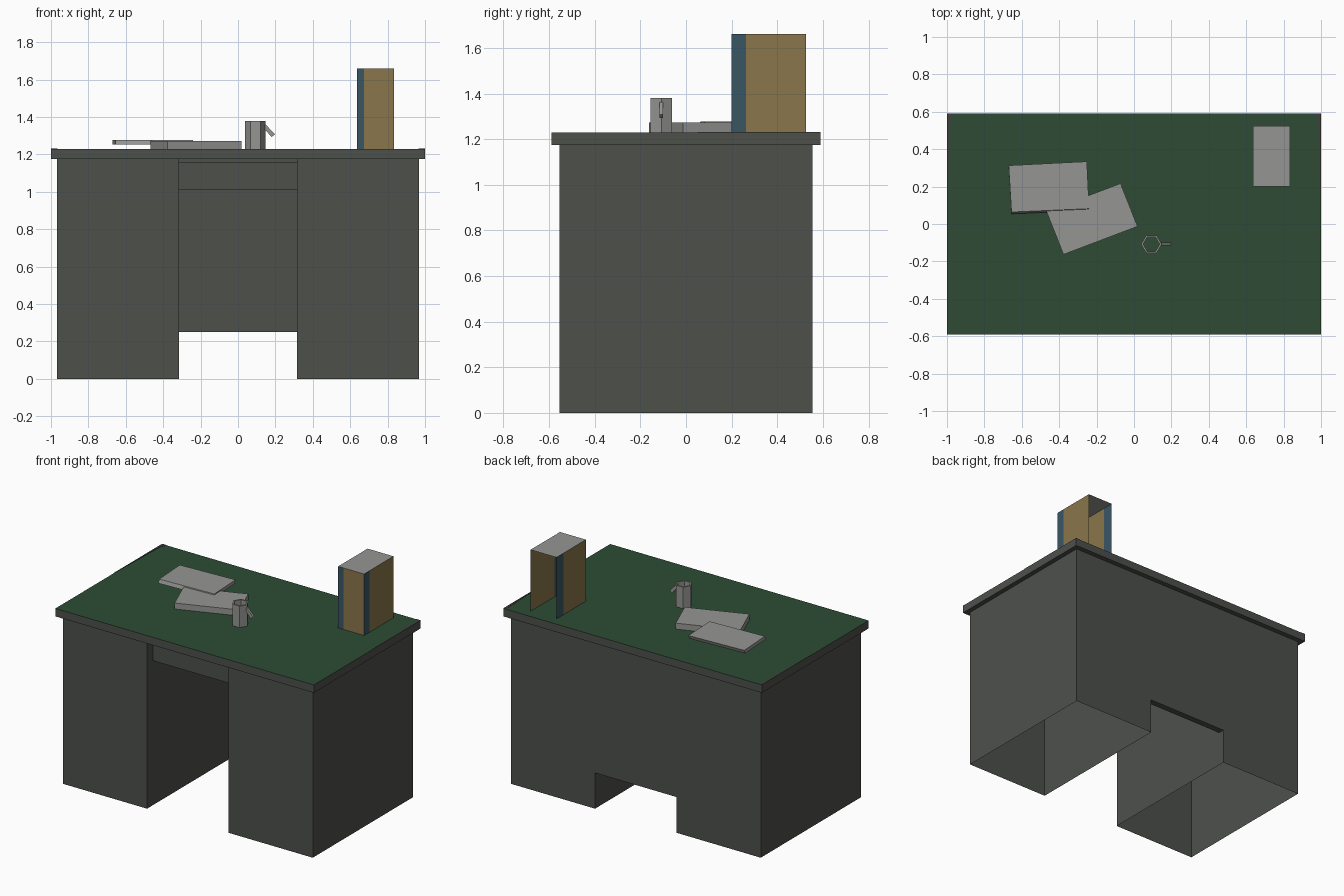
import bpy, bmesh
from math import cos, sin, pi
from mathutils import Vector

if "Cube" in bpy.data.objects:
    bpy.data.objects.remove(bpy.data.objects["Cube"], do_unlink=True)


def srgb(h):
    vals = [int(h[i:i + 2], 16) / 255 for i in (0, 2, 4)]
    return [v / 12.92 if v < 0.04045 else ((v + 0.055) / 1.055) ** 2.4 for v in vals] + [1]


def material(name, h):
    m = bpy.data.materials.new(name)
    m.use_nodes = True
    m.diffuse_color = srgb(h)
    m.node_tree.nodes["Principled BSDF"].inputs["Base Color"].default_value = srgb(h)
    return m


metal = material("dark grey metal", "4d504b")
green = material("green desk mat", "2d4b34")
grey = material("light grey", "959593")
tan = material("tan cover", "8a764c")
blue = material("blue cover", "3a5664")
edge = material("worn edge brown", "443f3d")


def finish(name, bm, mats, rule=None):
    bm.normal_update()
    if rule:
        for f in bm.faces:
            f.material_index = rule(f.calc_center_median(), f.normal)
    mesh = bpy.data.meshes.new(name)
    bm.to_mesh(mesh)
    bm.free()
    for m in mats:
        mesh.materials.append(m)
    obj = bpy.data.objects.new(name, mesh)
    bpy.context.collection.objects.link(obj)
    return obj


def prism(outline, z0, z1, top=True, bottom=True, skip=(), shift=(0, 0)):
    """Counter-clockwise outline raised from z0 to z1; skip leaves sides open."""
    bm = bmesh.new()
    lo = [bm.verts.new((x + shift[0], y + shift[1], z0)) for x, y in outline]
    hi = [bm.verts.new((x, y, z1)) for x, y in outline]
    n = len(outline)
    for i in range(n):
        if i not in skip:
            j = (i + 1) % n
            bm.faces.new((lo[i], lo[j], hi[j], hi[i]))
    if top:
        bm.faces.new(hi)
    if bottom:
        bm.faces.new(lo[::-1])
    return bm


def rect(x0, x1, y0, y1):
    # side order: front, +x, back, -x
    return [(x0, y0), (x1, y0), (x1, y1), (x0, y1)]


# Desk top with a green upper face
finish("desk_top", prism(rect(-1, 1, -0.59, 0.59), 1.175, 1.23), [metal, green],
       lambda c, n: int(n.z > 0.5))

# Hollow pedestals and worn slivers on the top's side edges
for side, s in (("right", -1), ("left", 1)):
    xs = sorted((s * 0.315, s * 0.967))
    finish(side + "_pedestal",
           prism(rect(*xs, -0.555, 0.555), 0, 1.175, top=False, bottom=False), [metal])
    sliver = [(s, 0.05), (s, 0.59), (s * 0.965, 0.59), (s * 0.985, 0.55)]
    finish(side + "_worn_edge", prism(sliver[::s], 1.23, 1.232, bottom=False), [edge])

# Back panel and centre drawer
finish("back_panel", prism(rect(-0.315, 0.315, 0.51, 0.555), 0.25, 1.175), [metal])
finish("centre_drawer", prism(rect(-0.315, 0.315, -0.49, 0.0), 1.01, 1.16), [metal])

# Folders
lower = [(-0.468, 0.067), (-0.377, -0.163), (0.019, -0.013), (-0.072, 0.217)]
upper = [(-0.67, 0.313), (-0.655, 0.064), (-0.24, 0.082), (-0.252, 0.334)]
finish("lower_folder", prism(lower, 1.23, 1.272), [grey])
finish("upper_folder", prism(upper, 1.253, 1.278, shift=(0, -0.01)), [grey])

# Six-sided mug, open through the middle
cx, cy = 0.093, -0.108
bm = bmesh.new()
rings = []
for r, z in ((0.055, 1.23), (0.055, 1.38), (0.044, 1.38), (0.044, 1.23)):
    rings.append([bm.verts.new((cx + r * cos(i * pi / 3), cy + r * sin(i * pi / 3), z))
                  for i in range(6)])
for a, b in zip(rings, rings[1:]):
    for i in range(6):
        j = (i + 1) % 6
        bm.faces.new((a[i], a[j], b[j], b[i]))
finish("mug", bm, [grey])

# Slanted mug handle
bm = bmesh.new()
profile = [(0.143, 1.335), (0.18, 1.292), (0.197, 1.308), (0.146, 1.362)]
face = bm.faces.new([bm.verts.new((x, cy - 0.008, z)) for x, z in profile])
ext = bmesh.ops.extrude_face_region(bm, geom=[face])
bmesh.ops.translate(bm, vec=Vector((0, 0.016, 0)),
                    verts=[g for g in ext["geom"] if isinstance(g, bmesh.types.BMVert)])
bmesh.ops.recalc_face_normals(bm, faces=bm.faces)
finish("mug_handle", bm, [grey])

# Upright file box, open at the back, with blue strips on tan sides
bm = prism(rect(0.635, 0.835, 0.2, 0.525), 1.23, 1.66, bottom=False, skip=(2,))


def cut(wall, co, no):
    faces = [f for f in bm.faces if f.normal.dot(Vector(wall)) > 0.9]
    geom = faces + list({e for f in faces for e in f.edges}) + list({v for f in faces for v in f.verts})
    bmesh.ops.bisect_plane(bm, geom=geom, plane_co=co, plane_no=no)
    bm.normal_update()


bm.normal_update()
cut((0, -1, 0), (0.675, 0, 0), (1, 0, 0))
cut((1, 0, 0), (0, 0.262, 0), (0, 1, 0))
cut((-1, 0, 0), (0, 0.445, 0), (0, 1, 0))


def box_colour(c, n):
    if n.z > 0.5:
        return 0
    if n.y < -0.5:
        return 2 if c.x < 0.675 else 1
    if n.x > 0.5:
        return 2 if c.y < 0.262 else 1
    return 2 if c.y > 0.445 else 1


finish("file_box", bm, [grey, tan, blue], box_colour)
